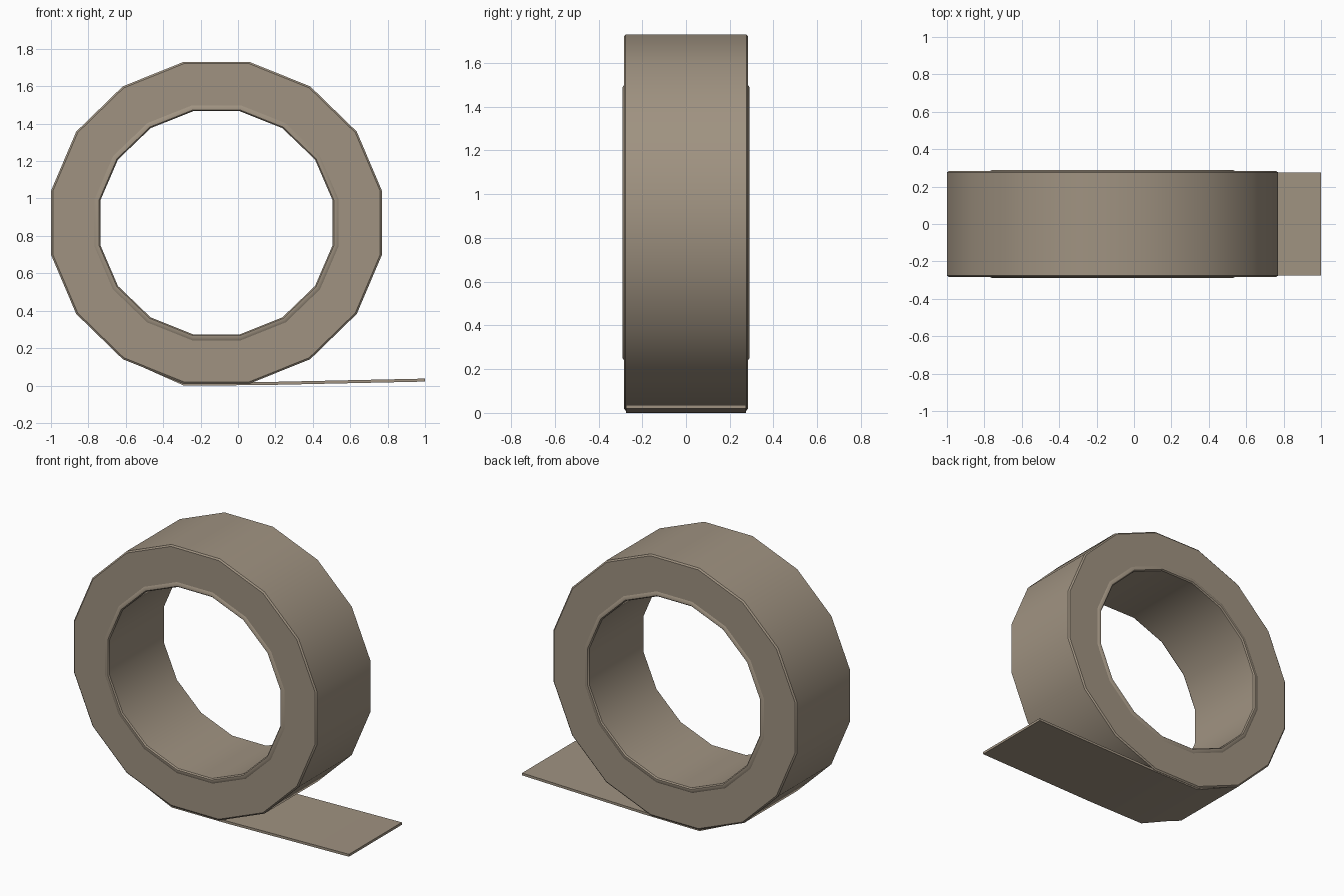
import bpy, math

if "Cube" in bpy.data.objects:
    bpy.data.objects.remove(bpy.data.objects["Cube"])

mat = bpy.data.materials.new("tan_brown")
mat.diffuse_color = (0.35, 0.29, 0.22, 1)
mat.use_nodes = True
mat.node_tree.nodes["Principled BSDF"].inputs["Base Color"].default_value = mat.diffuse_color

CX, CZ, SIDES = -0.115, 0.87, 16


def make(name, verts, faces, angle):
    me = bpy.data.meshes.new(name)
    me.from_pydata(verts, [], faces)
    me.materials.append(mat)
    ob = bpy.data.objects.new(name, me)
    bpy.context.collection.objects.link(ob)
    bpy.ops.object.select_all(action='DESELECT')
    ob.select_set(True)
    bpy.context.view_layer.objects.active = ob
    bpy.ops.object.mode_set(mode='EDIT')
    bpy.ops.mesh.select_all(action='SELECT')
    bpy.ops.mesh.normals_make_consistent(inside=False)
    bpy.ops.object.mode_set(mode='OBJECT')
    bpy.ops.object.shade_smooth_by_angle(angle=math.radians(angle))
    return ob


def ring(name, profile):
    """Sweep a closed (radius, y) profile round the slightly squashed 16-gon."""
    n, verts, faces = len(profile), [], []
    for i in range(SIDES):
        a = (i + 0.5) * 2 * math.pi / SIDES
        for r, y in profile:
            verts.append((CX + (r + 0.0125) * math.cos(a), y,
                          CZ + (r - 0.0125) * math.sin(a)))
        j = (i + 1) % SIDES
        for k in range(n):
            m = (k + 1) % n
            faces.append((i * n + k, i * n + m, j * n + m, j * n + k))
    return make(name, verts, faces, 35)


# wound tape with lightly chamfered outer rims
ring("tape_roll", [(0.64, -0.284), (0.88, -0.284), (0.8895, -0.276),
                   (0.8895, 0.276), (0.88, 0.284), (0.64, 0.284)])

# inner core, slightly proud of the tape on both sides
ring("core", [(0.621, -0.282), (0.628, -0.29), (0.644, -0.29), (0.656, -0.282),
              (0.656, 0.282), (0.644, 0.29), (0.628, 0.29), (0.621, 0.282)])

# loose tape end peeling off along the ground
path = [(-0.62, 0.155), (-0.29, 0.008), (0.12, 0.010), (1.0, 0.029)]
T, W = 0.008, 0.275
verts, faces = [], []
for x, z in path:
    verts += [(x, -W, z - T), (x, W, z - T), (x, W, z + T), (x, -W, z + T)]
for i in range(len(path) - 1):
    for k in range(4):
        m = (k + 1) % 4
        faces.append((i * 4 + k, i * 4 + m, i * 4 + 4 + m, i * 4 + 4 + k))
last = 4 * (len(path) - 1)
faces += [(0, 1, 2, 3), (last, last + 1, last + 2, last + 3)]
make("tape_end", verts, faces, 35)
